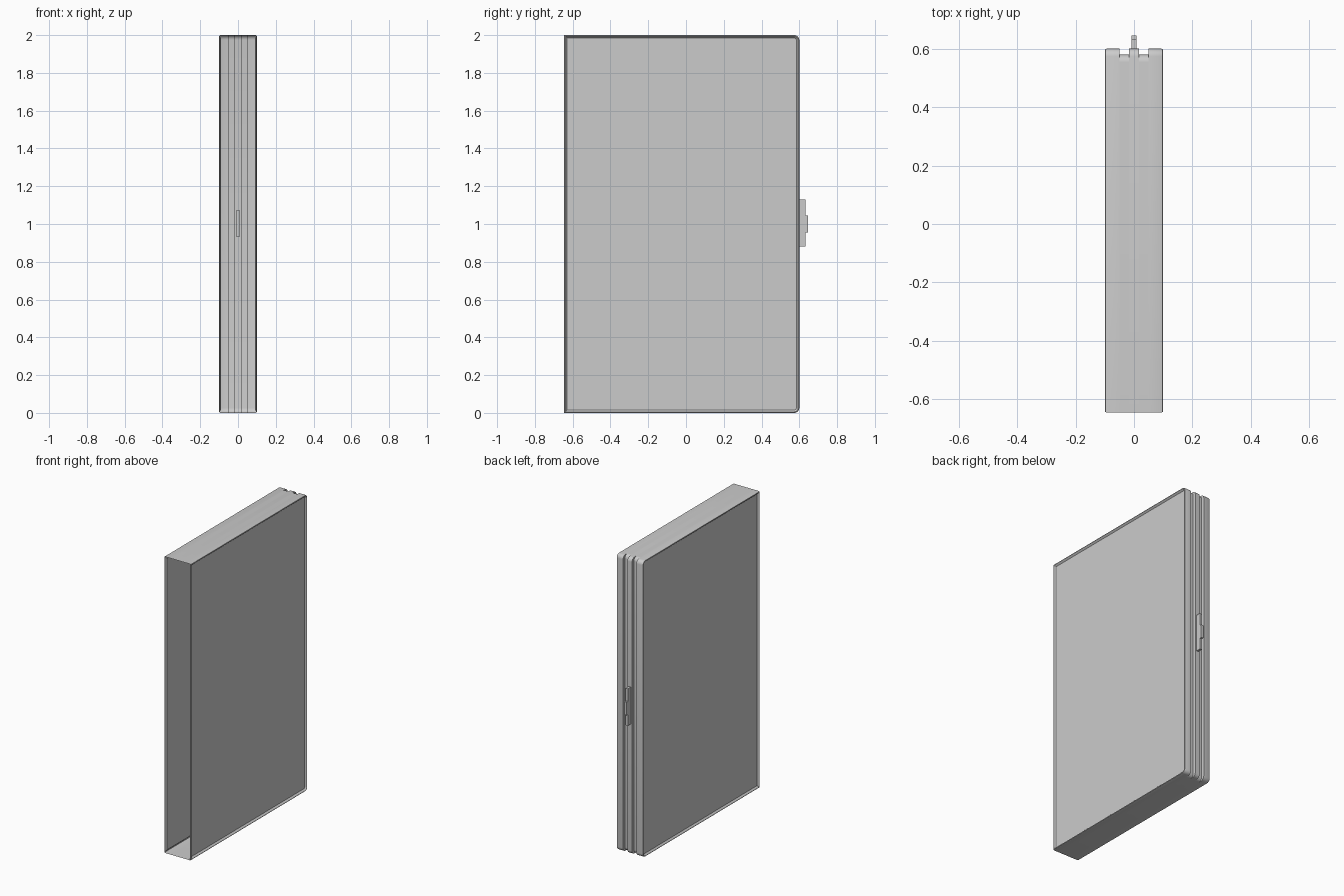
import bpy, bmesh, math

if "Cube" in bpy.data.objects:
    bpy.data.objects.remove(bpy.data.objects["Cube"])


def finish(name, bm):
    bmesh.ops.recalc_face_normals(bm, faces=bm.faces)
    mesh = bpy.data.meshes.new(name)
    bm.to_mesh(mesh)
    bm.free()
    obj = bpy.data.objects.new(name, mesh)
    bpy.context.collection.objects.link(obj)
    bpy.ops.object.select_all(action='DESELECT')
    obj.select_set(True)
    bpy.context.view_layer.objects.active = obj
    bpy.ops.object.shade_smooth_by_angle(angle=math.radians(35))
    return obj


# Side outline with rounded back corners; groove pushes the back edge inward
def outline(inset, groove, steps=5):
    front, back = -0.645 + inset, 0.6 - inset - groove
    r = max(0.026 - inset, 0.008)
    pts = [(front, inset)]
    for cz, start in ((inset + r, -90), (2 - inset - r, 0)):
        for i in range(steps + 1):
            a = math.radians(start + 90 * i / steps)
            pts.append((back - r + r * math.cos(a), cz + r * math.sin(a)))
    pts.append((front, 2 - inset))
    return pts


# Hollow case: sections across x as (x, inset, groove depth), open at the front
half = [(0.017, 0, 0), (0.017, 0, 0.02), (0.05, 0, 0.02), (0.05, 0, 0),
        (0.094, 0, 0), (0.0982, 0.0018, 0), (0.1, 0.006, 0), (0.089, 0.016, 0)]
sections = [(-x, i, g) for x, i, g in reversed(half)] + half
bm = bmesh.new()
rings = [[bm.verts.new((x, y, z)) for y, z in outline(i, g)] for x, i, g in sections]
for k, (a, b) in enumerate(zip(rings, rings[1:])):
    n = len(a)
    rim = k < 3 or k >= len(rings) - 4
    for j in range(n if rim else n - 1):
        m = (j + 1) % n
        bm.faces.new((a[j], a[m], b[m], b[j]))
# Recessed side panels
bm.faces.new(rings[0])
bm.faces.new(rings[-1])
finish("door_case", bm)

# Stepped latch on the centre rib
latch = [(0.6, 0.88), (0.632, 0.88), (0.632, 0.955), (0.645, 0.955),
         (0.645, 1.045), (0.632, 1.045), (0.632, 1.13), (0.6, 1.13),
         (0.6, 1.075), (0.592, 1.075), (0.592, 0.93), (0.6, 0.93)]
bm = bmesh.new()
face = bm.faces.new([bm.verts.new((-0.008, y, z)) for y, z in latch])
ext = bmesh.ops.extrude_face_region(bm, geom=[face])
bmesh.ops.translate(bm, vec=(0.016, 0, 0),
                    verts=[v for v in ext["geom"] if isinstance(v, bmesh.types.BMVert)])
if not any(len(f.verts) == len(latch) and f.calc_center_median().x < -0.007 for f in bm.faces):
    bm.faces.new([v for v in bm.verts if v.co.x < 0])
finish("latch", bm)
